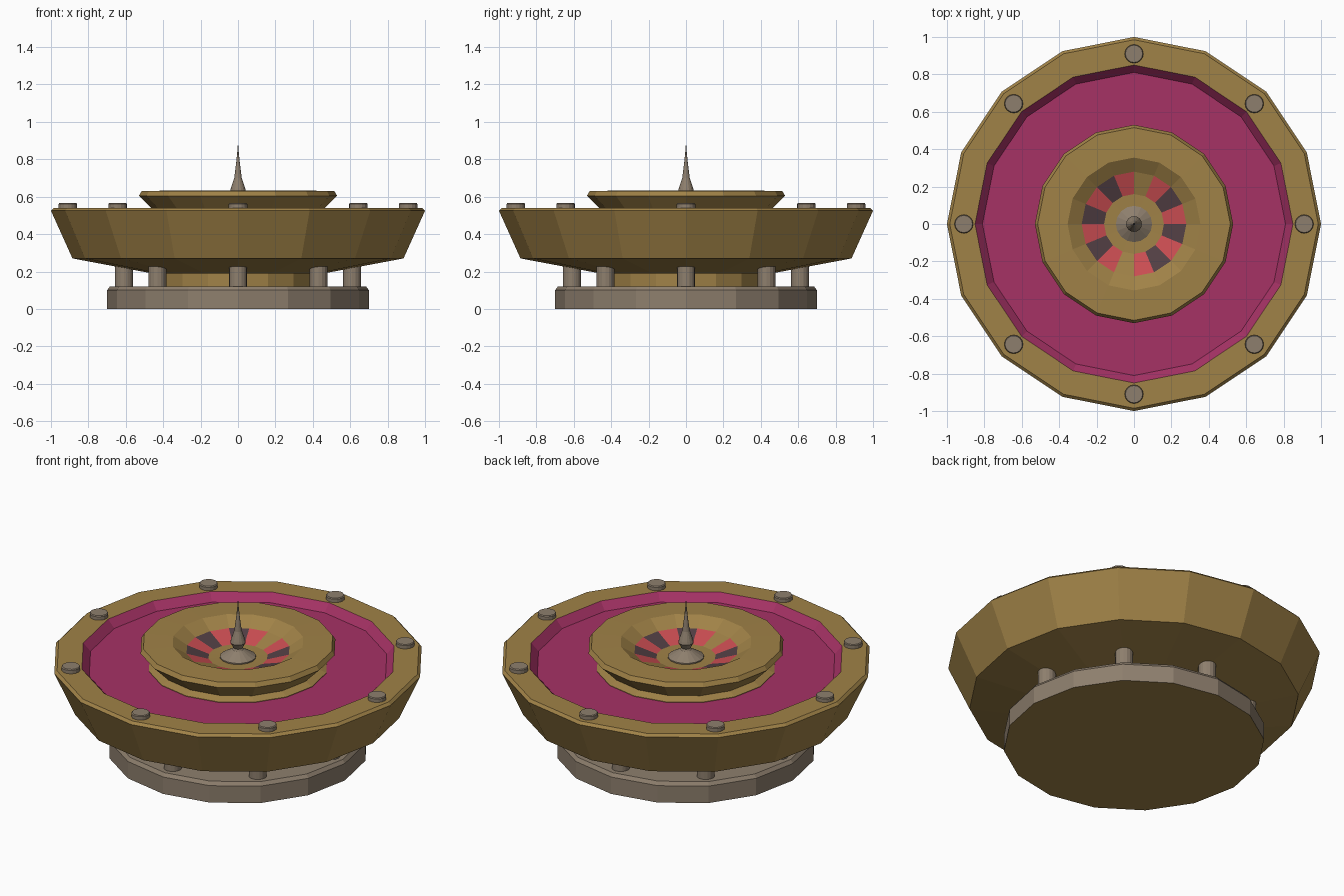
import bpy, bmesh, math

if "Cube" in bpy.data.objects:
    bpy.data.objects.remove(bpy.data.objects["Cube"])

def mat(name, r, g, b):
    m = bpy.data.materials.new(name)
    m.diffuse_color = (r, g, b, 1)
    m.use_nodes = True
    m.node_tree.nodes["Principled BSDF"].inputs["Base Color"].default_value = m.diffuse_color
    return m

GOLD = mat("gold_wood", 0.352, 0.223, 0.063)
GREY = mat("warm_grey", 0.270, 0.212, 0.154)
VELVET = mat("magenta_velvet", 0.380, 0.032, 0.130)
RED = mat("red_pocket", 0.600, 0.075, 0.085)
DARK = mat("dark_pocket", 0.085, 0.050, 0.058)

def lathe(name, profile, mats, pick=None, sides=16, loc=(0, 0, 0)):
    """Spin (radius, z) points; pick(segment, sector) gives the material index."""
    bm = bmesh.new()
    rings = []
    for r, z in profile:
        if r == 0:
            rings.append([bm.verts.new((0, 0, z))] * sides)
        else:
            rings.append([bm.verts.new((r * math.cos(2 * math.pi * i / sides),
                                        r * math.sin(2 * math.pi * i / sides), z))
                          for i in range(sides)])
    for s in range(len(rings) - 1):
        a, b = rings[s], rings[s + 1]
        for i in range(sides):
            j = (i + 1) % sides
            f = bm.faces.new(list(dict.fromkeys((a[i], a[j], b[j], b[i]))))
            f.material_index = pick(s, i) if pick else 0
    me = bpy.data.meshes.new(name)
    bm.to_mesh(me)
    bm.free()
    for m in mats:
        me.materials.append(m)
    ob = bpy.data.objects.new(name, me)
    ob.location = loc
    bpy.context.collection.objects.link(ob)
    return ob

# Base disc with a wooden underside
lathe("base", [(0, 0), (0.70, 0), (0.70, 0.10), (0.685, 0.12), (0, 0.12)],
      [GREY, GOLD], lambda s, i: 1 if s == 0 else 0)

# Central column under the bowl
lathe("column", [(0, 0.11), (0.42, 0.11), (0.42, 0.20), (0, 0.20)], [GOLD])

# Outer bowl with velvet-lined tray
lathe("bowl", [(0, 0.19), (0.46, 0.19), (0.885, 0.27), (1.0, 0.525), (0.985, 0.54),
               (0.85, 0.54), (0.81, 0.495), (0, 0.495)],
      [GOLD, VELVET], lambda s, i: 1 if s >= 5 else 0)

# Raised ledge that carries the wheel
lathe("wheel_ledge", [(0.485, 0.49), (0.485, 0.498), (0.43, 0.52), (0, 0.52)], [GOLD])

# Wheel dish: alternating pockets, with two plain sectors opposite each other
def dish_colour(s, i):
    if s != 4 or i in (3, 11):
        return 0
    return 1 if i % 2 == 0 else 2

lathe("wheel", [(0, 0.51), (0.435, 0.51), (0.53, 0.605), (0.515, 0.63), (0.28, 0.585),
                (0.16, 0.54), (0, 0.54)][:4]
      + [(0.355, 0.633), (0.28, 0.585), (0.16, 0.545), (0, 0.54)],
      [GOLD, RED, DARK], lambda s, i: dish_colour(s - 1, i))

# Hub cone and pointed spindle
lathe("spindle", [(0.097, 0.535), (0.097, 0.55), (0.03, 0.59), (0.025, 0.60), (0.042, 0.632),
                  (0.038, 0.647), (0.02, 0.70), (0.010, 0.78), (0.004, 0.84), (0, 0.89)], [GREY])

# Eight short pillars and eight rim studs
for k in range(8):
    a = k * math.pi / 4
    c, s = math.cos(a), math.sin(a)
    lathe(f"pillar_{k}", [(0, 0.11), (0.048, 0.11), (0.048, 0.26), (0, 0.26)],
          [GREY], loc=(0.61 * c, 0.61 * s, 0))
    lathe(f"rim_stud_{k}", [(0, 0.52), (0.05, 0.52), (0.05, 0.56), (0.046, 0.565), (0, 0.565)],
          [GREY], loc=(0.91 * c, 0.91 * s, 0))
